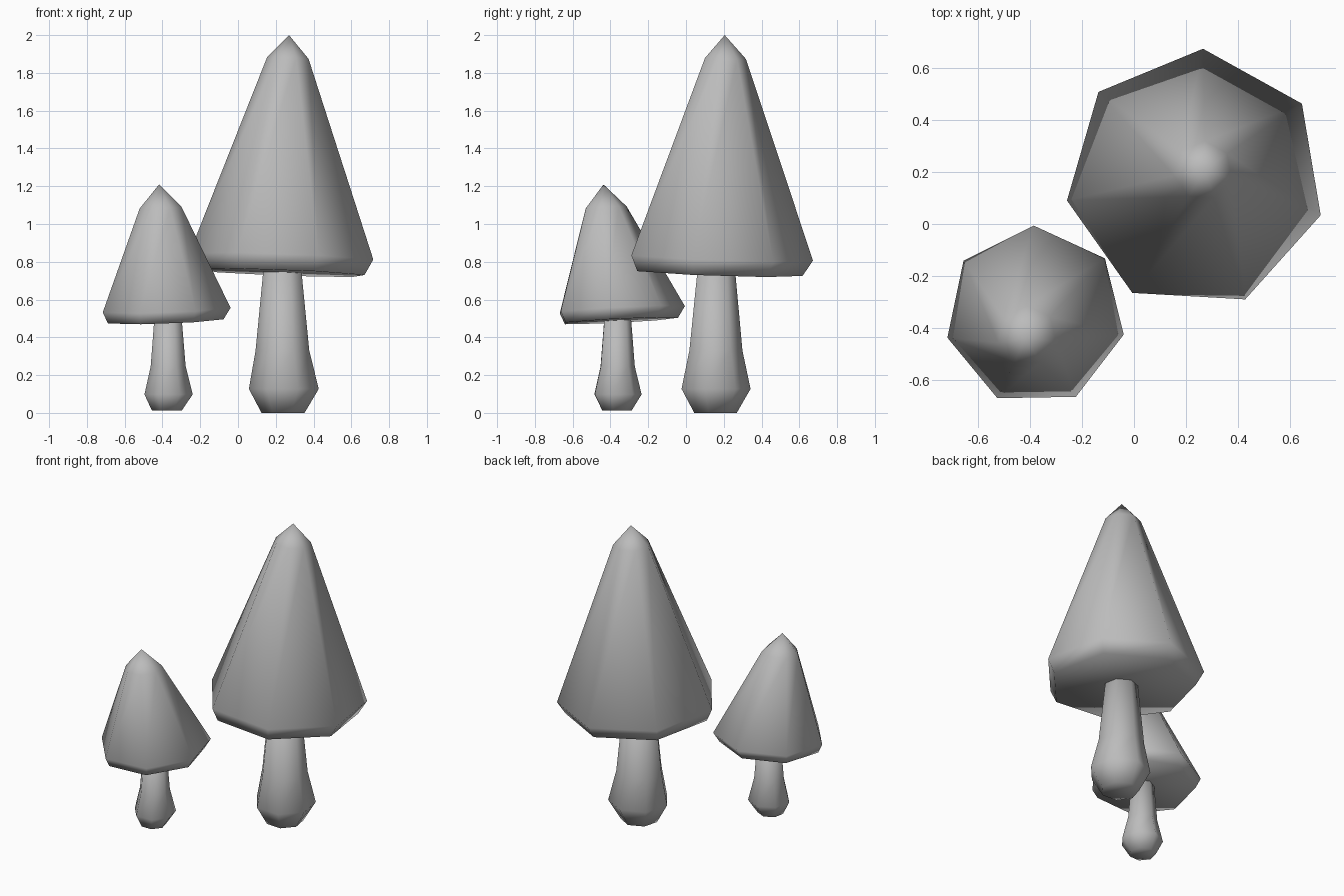
import bpy, bmesh, math

if "Cube" in bpy.data.objects:
    bpy.data.objects.remove(bpy.data.objects["Cube"])

SIDES = 7

grey = bpy.data.materials.new("plain_grey")
grey.diffuse_color = (0.5, 0.5, 0.5, 1)
grey.use_nodes = True
grey.node_tree.nodes["Principled BSDF"].inputs["Base Color"].default_value = grey.diffuse_color


def lathe(name, rings, phase, tilt=(0, 0), tip=None):
    """Seven-sided body through rings (x, y, z, radius), bottom to top."""
    bm = bmesh.new()
    loops = []
    for cx, cy, cz, r in rings:
        loop = []
        for i in range(SIDES):
            a = math.radians(phase) + i * math.tau / SIDES
            dx, dy = r * math.cos(a), r * math.sin(a)
            loop.append(bm.verts.new((cx + dx, cy + dy, cz + tilt[0] * dx + tilt[1] * dy)))
        loops.append(loop)
    for low, high in zip(loops, loops[1:]):
        for i in range(SIDES):
            j = (i + 1) % SIDES
            bm.faces.new((low[i], low[j], high[j], high[i]))
    bm.faces.new(loops[0][::-1])
    if tip:
        t = bm.verts.new(tip)
        for i in range(SIDES):
            bm.faces.new((loops[-1][i], loops[-1][(i + 1) % SIDES], t))
    else:
        bm.faces.new(loops[-1])
    bmesh.ops.recalc_face_normals(bm, faces=bm.faces)
    for f in bm.faces:
        f.smooth = True
    mesh = bpy.data.meshes.new(name)
    bm.to_mesh(mesh)
    bm.free()
    mesh.materials.append(grey)
    obj = bpy.data.objects.new(name, mesh)
    bpy.context.collection.objects.link(obj)
    return obj


# Large mushroom
lathe("large_stem", [(0.24, 0.152, 0.0, 0.117), (0.245, 0.152, 0.127, 0.19),
                     (0.237, 0.153, 0.33, 0.146), (0.236, 0.157, 0.80, 0.099)], 86.7)
lathe("large_cap", [(0.233, 0.163, 0.742, 0.455), (0.236, 0.173, 0.825, 0.50),
                    (0.265, 0.205, 1.877, 0.113)], 86.7,
      tilt=(-0.037, -0.035), tip=(0.27, 0.205, 2.0))

# Small mushroom
lathe("small_stem", [(-0.377, -0.369, 0.012, 0.081), (-0.368, -0.366, 0.098, 0.131),
                     (-0.37, -0.366, 0.246, 0.095), (-0.371, -0.365, 0.54, 0.071)], 91)
lathe("small_cap", [(-0.384, -0.356, 0.488, 0.314), (-0.379, -0.353, 0.548, 0.347),
                    (-0.41, -0.428, 1.087, 0.114)], 91,
      tilt=(0.035, 0.05), tip=(-0.418, -0.437, 1.209))
